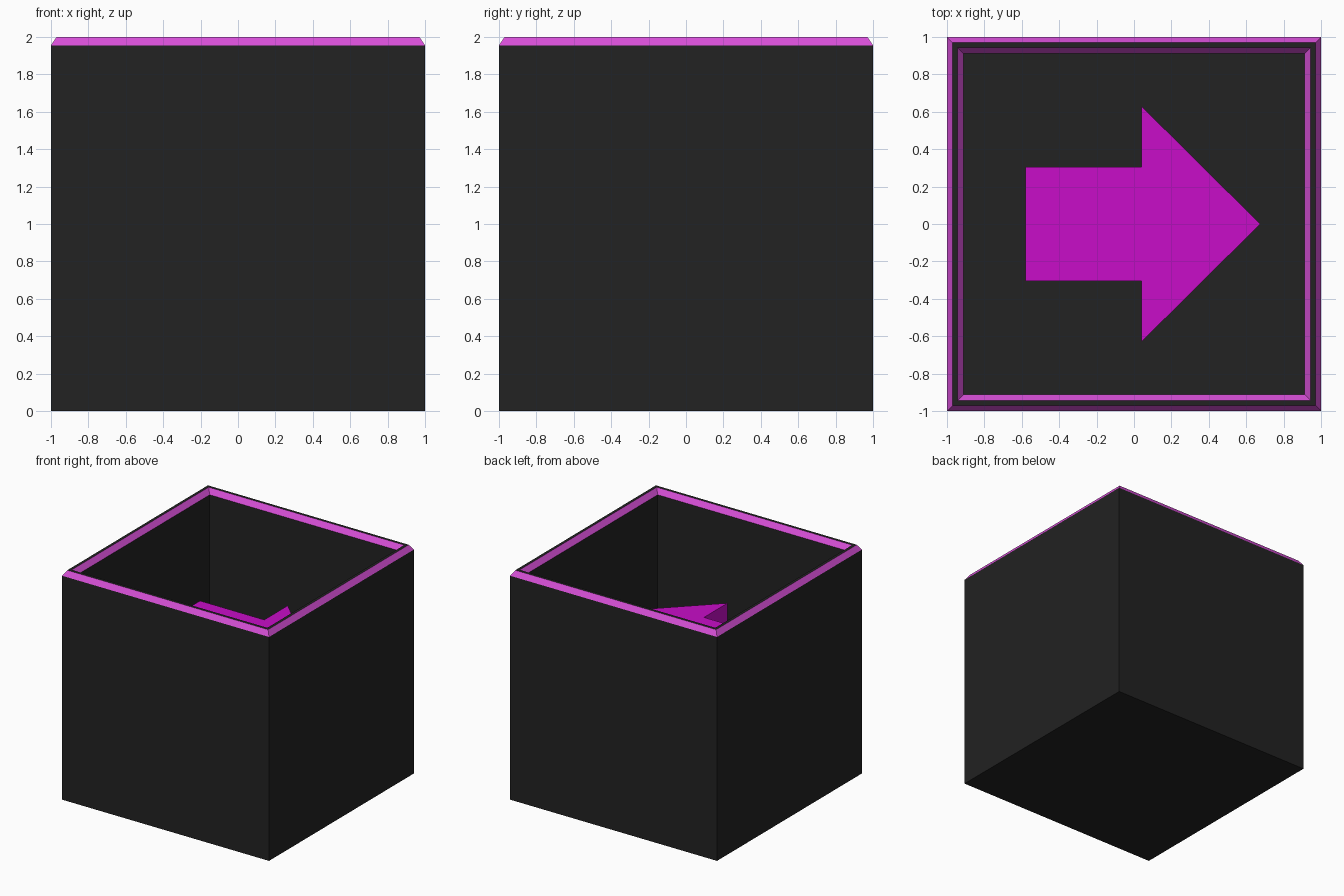
import bpy, bmesh

if "Cube" in bpy.data.objects:
    bpy.data.objects.remove(bpy.data.objects["Cube"])


def material(name, rgb):
    m = bpy.data.materials.new(name)
    m.diffuse_color = (*rgb, 1)
    m.use_nodes = True
    m.node_tree.nodes["Principled BSDF"].inputs["Base Color"].default_value = m.diffuse_color
    return m


DARK = material("dark", (0.016, 0.016, 0.016))
TRIM = material("trim", (0.68, 0.078, 0.68))
ARROW = material("arrow_magenta", (0.58, 0.004, 0.58))


def loft(name, loops, mats, bands=None):
    """Skin a stack of equal-length loops, capping both ends."""
    bm = bmesh.new()
    rings = [[bm.verts.new(p) for p in loop] for loop in loops]
    n = len(rings[0])
    for k, (a, b) in enumerate(zip(rings, rings[1:])):
        for i in range(n):
            j = (i + 1) % n
            f = bm.faces.new((a[i], a[j], b[j], b[i]))
            f.material_index = bands[k] if bands else 0
    bm.faces.new(rings[0][::-1])
    bm.faces.new(rings[-1])
    bmesh.ops.recalc_face_normals(bm, faces=bm.faces[:])
    me = bpy.data.meshes.new(name)
    bm.to_mesh(me)
    bm.free()
    for m in mats:
        me.materials.append(m)
    ob = bpy.data.objects.new(name, me)
    bpy.context.collection.objects.link(ob)
    return ob


def square(r, z):
    return [(-r, -r, z), (r, -r, z), (r, r, z), (-r, r, z)]


# open box: outer wall, coloured outer bevel, flat lip, coloured inner bevel, inner wall
wall_profile = [(1, 0), (1, 1.955), (0.97, 2), (0.945, 2), (0.912, 1.955), (0.912, 0.09)]
loft("open_box", [square(r, z) for r, z in wall_profile], [DARK, TRIM],
     bands=[0, 1, 0, 1, 0])

# thick arrow held inside the box, pointing to +x
half = [(0.675, 0), (0.04, 0.63), (0.04, 0.305), (-0.58, 0.305)]
outline = half + [(x, -y) for x, y in reversed(half[1:])]
loft("arrow", [[(x, y, z) for x, y in outline] for z in (0.65, 1.35)], [ARROW])
